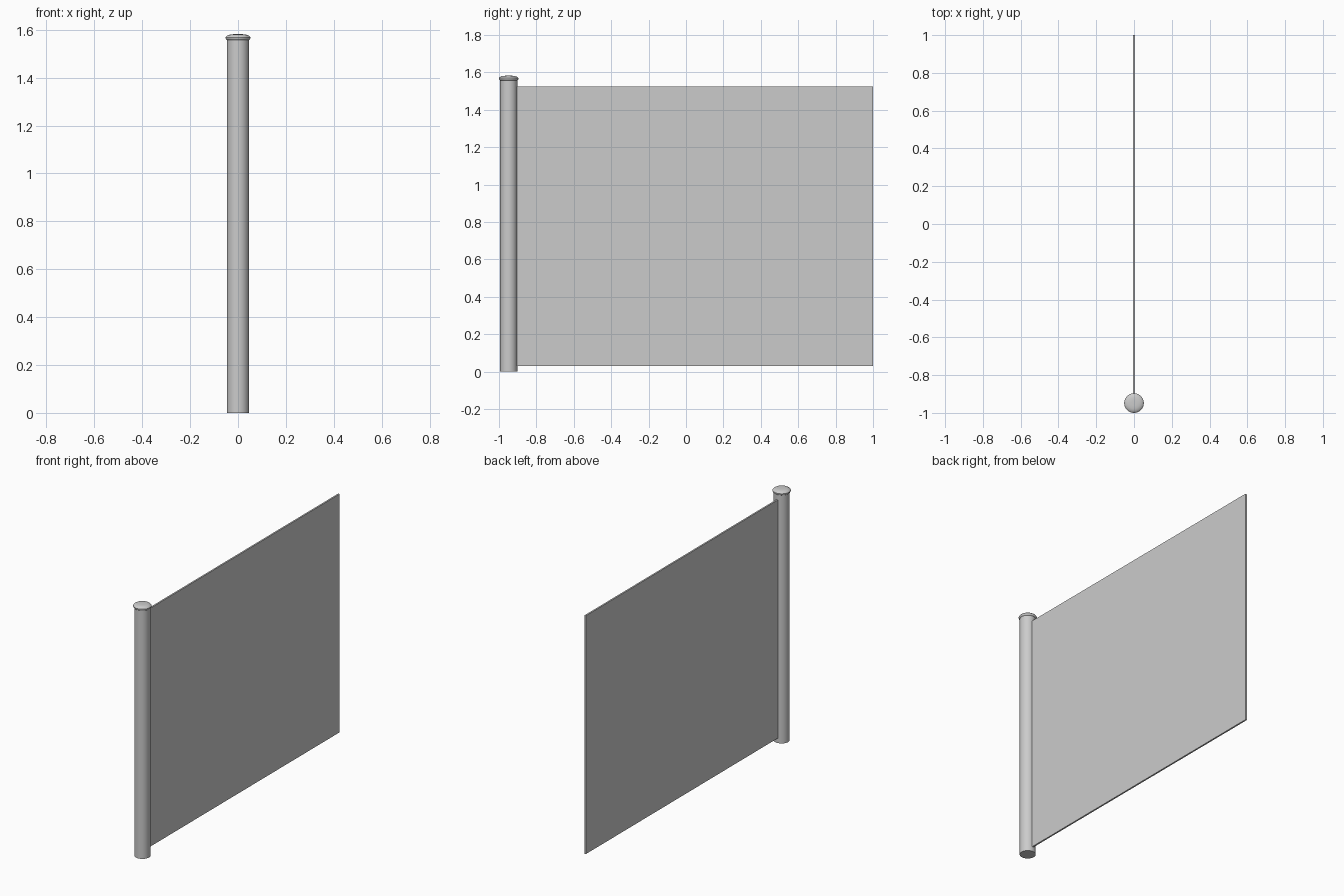
import bpy, bmesh, math

if "Cube" in bpy.data.objects:
    bpy.data.objects.remove(bpy.data.objects["Cube"])

POST_Y = -0.948


def lathe(name, profile, y, sides=48):
    """Revolve (radius, z) points around a vertical axis and close both ends."""
    bm = bmesh.new()
    rings = []
    for r, z in profile:
        rings.append([bm.verts.new((r * math.cos(2 * math.pi * i / sides),
                                    r * math.sin(2 * math.pi * i / sides), z))
                      for i in range(sides)])
    for a, b in zip(rings, rings[1:]):
        for i in range(sides):
            j = (i + 1) % sides
            bm.faces.new((a[i], a[j], b[j], b[i]))
    bm.faces.new(rings[0][::-1])
    bm.faces.new(rings[-1])
    mesh = bpy.data.meshes.new(name)
    bm.to_mesh(mesh)
    bm.free()
    obj = bpy.data.objects.new(name, mesh)
    obj.location.y = y
    bpy.context.collection.objects.link(obj)
    bpy.ops.object.select_all(action='DESELECT')
    obj.select_set(True)
    bpy.context.view_layer.objects.active = obj
    bpy.ops.object.shade_smooth_by_angle(angle=math.radians(35))
    return obj


# Round post
lathe("post", [(0.046, 0), (0.046, 1.56)], POST_Y)

# Overhanging cap with a shallow rounded top
lathe("post_cap", [(0.046, 1.557), (0.050, 1.560), (0.052, 1.565), (0.052, 1.569),
                   (0.049, 1.573), (0.041, 1.578), (0.030, 1.581), (0.015, 1.582)], POST_Y)

# Thin flat panel, its edge seated just inside the post
y0, y1, z0, z1 = -0.91, 1.0, 0.03, 1.525
bpy.ops.mesh.primitive_cube_add(size=1, location=(0, (y0 + y1) / 2, (z0 + z1) / 2))
panel = bpy.context.object
panel.name = "fence_panel"
panel.scale = (0.01, y1 - y0, z1 - z0)
bpy.ops.object.transform_apply(location=False, rotation=False, scale=True)
